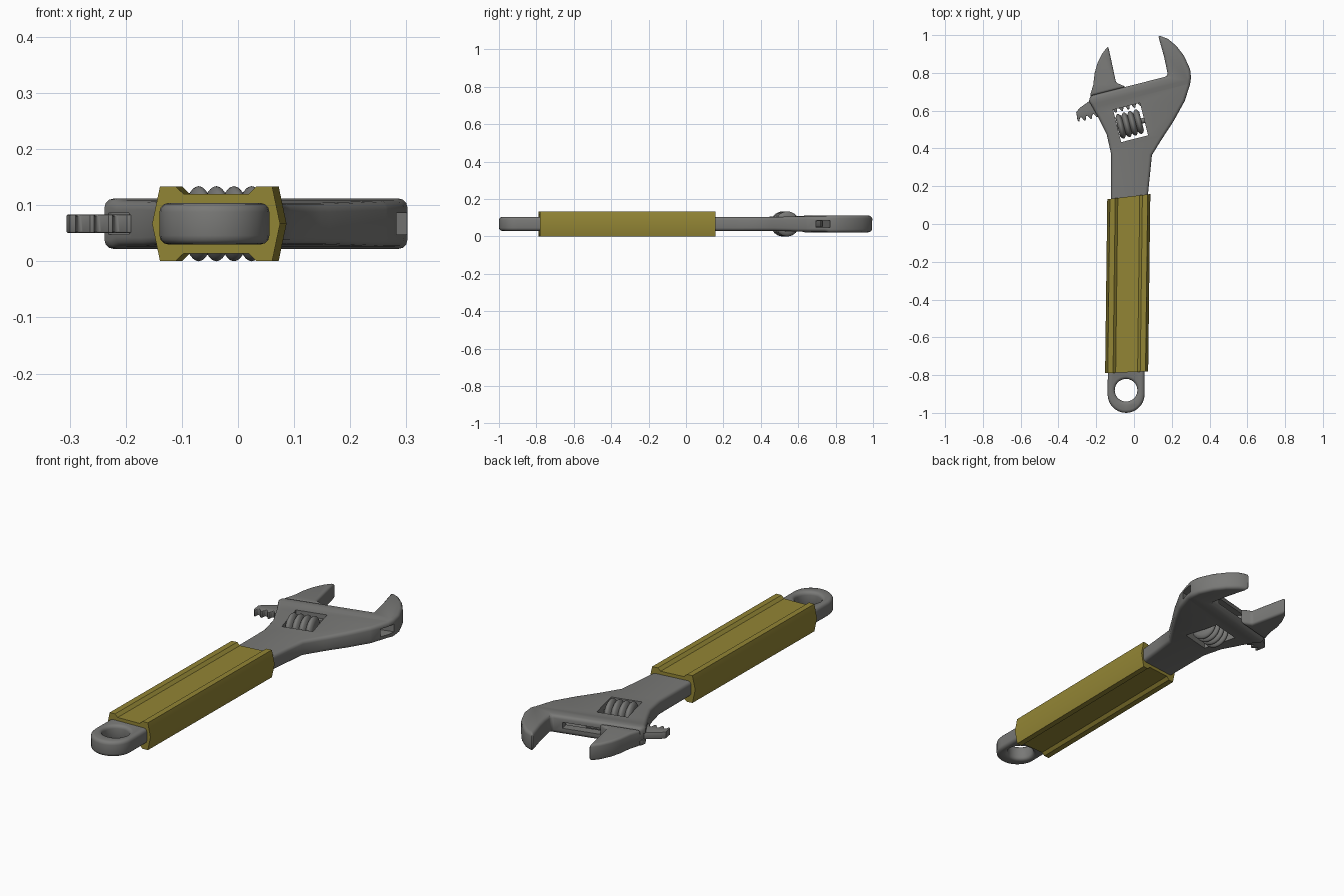
import bpy, bmesh, math
from mathutils import Matrix, Vector

if "Cube" in bpy.data.objects:
    bpy.data.objects.remove(bpy.data.objects["Cube"])

ZC = 0.067                                   # mid height of the tool
ANG = math.radians(14.2)                     # tilt of the jaw slide
# local frame: u along the slide, v across it, origin at the adjusting screw
SLIDE = Matrix.Translation((-0.02, 0.53, ZC)) @ Matrix.Rotation(ANG, 4, 'Z')
FLAT = Matrix.Translation((0, 0, ZC))


def material(name, col):
    m = bpy.data.materials.new(name)
    m.diffuse_color = (*col, 1)
    m.use_nodes = True
    m.node_tree.nodes["Principled BSDF"].inputs["Base Color"].default_value = m.diffuse_color
    return m


STEEL = material("steel_grey", (0.19, 0.19, 0.183))
YELLOW = material("grip_yellow", (0.29, 0.235, 0.035))


def make(name, bm, mat, matrix=FLAT):
    bmesh.ops.recalc_face_normals(bm, faces=bm.faces)
    bm.transform(matrix)
    me = bpy.data.meshes.new(name)
    bm.to_mesh(me)
    bm.free()
    ob = bpy.data.objects.new(name, me)
    bpy.context.collection.objects.link(ob)
    if mat:
        me.materials.append(mat)
    return ob


def prism(pts, half):
    """Outline in xy, thick from -half to half in z."""
    bm = bmesh.new()
    f = bm.faces.new([bm.verts.new((x, y, -half)) for x, y in pts])
    r = bmesh.ops.extrude_face_region(bm, geom=[f])
    bmesh.ops.translate(bm, vec=(0, 0, 2 * half),
                        verts=[g for g in r['geom'] if isinstance(g, bmesh.types.BMVert)])
    return bm


def rect(u0, u1, v0, v1):
    return [(u0, v0), (u1, v0), (u1, v1), (u0, v1)]


def bevel(ob, width, segs=3, angle=50):
    m = ob.modifiers.new("bevel", 'BEVEL')
    m.width, m.segments = width, segs
    m.limit_method, m.angle_limit = 'ANGLE', math.radians(angle)


def cut(ob, cutter):
    m = ob.modifiers.new("cut", 'BOOLEAN')
    m.operation, m.solver, m.object = 'DIFFERENCE', 'EXACT', cutter
    cutter.hide_render = True
    cutters.append(cutter)


def finish(ob, angle=35):
    """Apply modifiers and shade smooth."""
    bpy.ops.object.select_all(action='DESELECT')
    ob.select_set(True)
    bpy.context.view_layer.objects.active = ob
    if ob.modifiers:
        bpy.ops.object.convert(target='MESH')
    bpy.ops.object.shade_smooth_by_angle(angle=math.radians(angle))


cutters = []

# wrench body: hanging loop, bar, neck, head and fixed jaw in one outline
loop = [(-0.042 + 0.098 * math.cos(a), -0.902 + 0.098 * math.sin(a))
        for a in (math.pi + math.pi * i / 14 for i in range(15))]
outline = loop + [
    (0.056, -0.75), (0.072, 0.14), (0.085, 0.265), (0.095, 0.365), (0.148, 0.45),
    (0.21, 0.545), (0.268, 0.65), (0.296, 0.735), (0.302, 0.775), (0.297, 0.82),
    (0.265, 0.89), (0.225, 0.942), (0.18, 0.98), (0.127, 1.0),
    (0.158, 0.89), (0.169, 0.84), (0.18, 0.783), (-0.233, 0.678), (-0.238, 0.65),
    (-0.19, 0.566), (-0.145, 0.476), (-0.121, 0.37), (-0.121, 0.14), (-0.138, -0.75)]
bm = prism(outline, 0.045)
vdir = Vector((-math.sin(ANG), math.cos(ANG), 0))
org = Vector((-0.02, 0.53, 0))
# head thickness steps: neck, flank, raised slide rail
steps = [(-0.1, 0.037), (0.04, 0.041), (0.13, 0.041), (0.15, 0.045)]
for v, _ in steps:
    bmesh.ops.bisect_plane(bm, geom=bm.verts[:] + bm.edges[:] + bm.faces[:],
                           plane_co=org + vdir * v, plane_no=vdir)
for vert in bm.verts:
    v = (vert.co - org).dot(vdir)
    h = steps[0][1]
    for (a, ha), (b, hb) in zip(steps, steps[1:]):
        if v > a:
            h = ha + (hb - ha) * min(1, (v - a) / (b - a))
    vert.co.z = math.copysign(h, vert.co.z)
body = make("wrench_body", bm, STEEL)
hole = [(-0.042 + 0.06 * math.cos(i * math.tau / 28), -0.88 + 0.06 * math.sin(i * math.tau / 28))
        for i in range(28)]
cut(body, make("loop_hole_cutter", prism(hole, 0.2), None))
bevel(body, 0.016)
# screw window, rack channel and web slot
cut(body, make("window_cutter", prism(rect(-0.07, 0.077, -0.082, 0.095), 0.2), None, SLIDE))
cut(body, make("channel_cutter", prism(rect(-0.4, 0.5, 0.085, 0.155), 0.019), None, SLIDE))
cut(body, make("slot_cutter", prism(rect(-0.4, 0.2, 0.14, 0.3), 0.0145), None, SLIDE))
finish(body)

# moving jaw
jaw = make("moving_jaw", prism(
    [(-0.137, 0.942), (-0.17, 0.9), (-0.194, 0.85), (-0.208, 0.8), (-0.216, 0.735),
     (-0.234, 0.677), (-0.042, 0.726), (-0.095, 0.748), (-0.12, 0.865)], 0.04), STEEL)
bevel(jaw, 0.012)
finish(jaw)

# toothed rack under the moving jaw, with the web that joins them
rack_pts = [(0.11, 0.15), (0.02, 0.15), (0.0, 0.2), (-0.165, 0.2), (-0.175, 0.172),
            (-0.24, 0.147), (-0.262, 0.13)]
P = 0.034
for i in range(11):
    u = -0.266 + P * i
    rack_pts += [(u, 0.088 if i == 0 else 0.078), (u + 0.008, 0.076),
                 (u + 0.016, 0.098), (u + 0.024, 0.098)]
rack = make("jaw_rack", prism(rack_pts, 0.0165), STEEL, SLIDE)
bevel(rack, 0.003, 2)
finish(rack)

# adjusting screw: ridged wheel turned around the u axis
prof = [(-0.068, 0.0)]
N = 32
for i in range(N + 1):
    t = i / N
    prof.append((-0.068 + 0.13 * t, 0.049 + 0.018 * abs(math.sin(4 * math.pi * t)) ** 0.8))
prof.append((0.062, 0.0))
bm = bmesh.new()
vs = [bm.verts.new((u, r, 0)) for u, r in prof]
es = [bm.edges.new(p) for p in zip(vs, vs[1:])]
bmesh.ops.spin(bm, geom=vs + es, cent=(0, 0, 0), axis=(1, 0, 0),
               angle=math.tau, steps=32, use_duplicate=False)
bmesh.ops.remove_doubles(bm, verts=bm.verts, dist=1e-5)
finish(make("adjusting_screw", bm, STEEL, SLIDE), 50)

# pin that carries the screw
bm = bmesh.new()
bmesh.ops.create_cone(bm, cap_ends=True, segments=16, radius1=0.014, radius2=0.014,
                      depth=0.17, matrix=Matrix.Rotation(math.pi / 2, 4, 'Y'))
finish(make("screw_pin", bm, STEEL, SLIDE))

# yellow grip: six-sided section with a shallow groove above and below
quarter = [(0.114, 0), (0.1, 0.0665), (0.072, 0.0665), (0.058, 0.053)]
upper = quarter + [(-x, z) for x, z in reversed(quarter)]
section = upper + [(x, -z) for x, z in reversed(upper[1:-1])]
bm = bmesh.new()
rings = []
for y, cx, slant in ((-0.785, -0.039, 0.04), (0.145, -0.0275, 0.12)):
    rings.append([bm.verts.new((cx + x, y + slant * x, z)) for x, z in section])
n = len(section)
for i in range(n):
    j = (i + 1) % n
    bm.faces.new((rings[0][i], rings[0][j], rings[1][j], rings[1][i]))
for r in rings:
    bm.faces.new(r)
finish(make("grip_sleeve", bm, YELLOW), 30)

for c in cutters:
    bpy.data.objects.remove(c, do_unlink=True)
